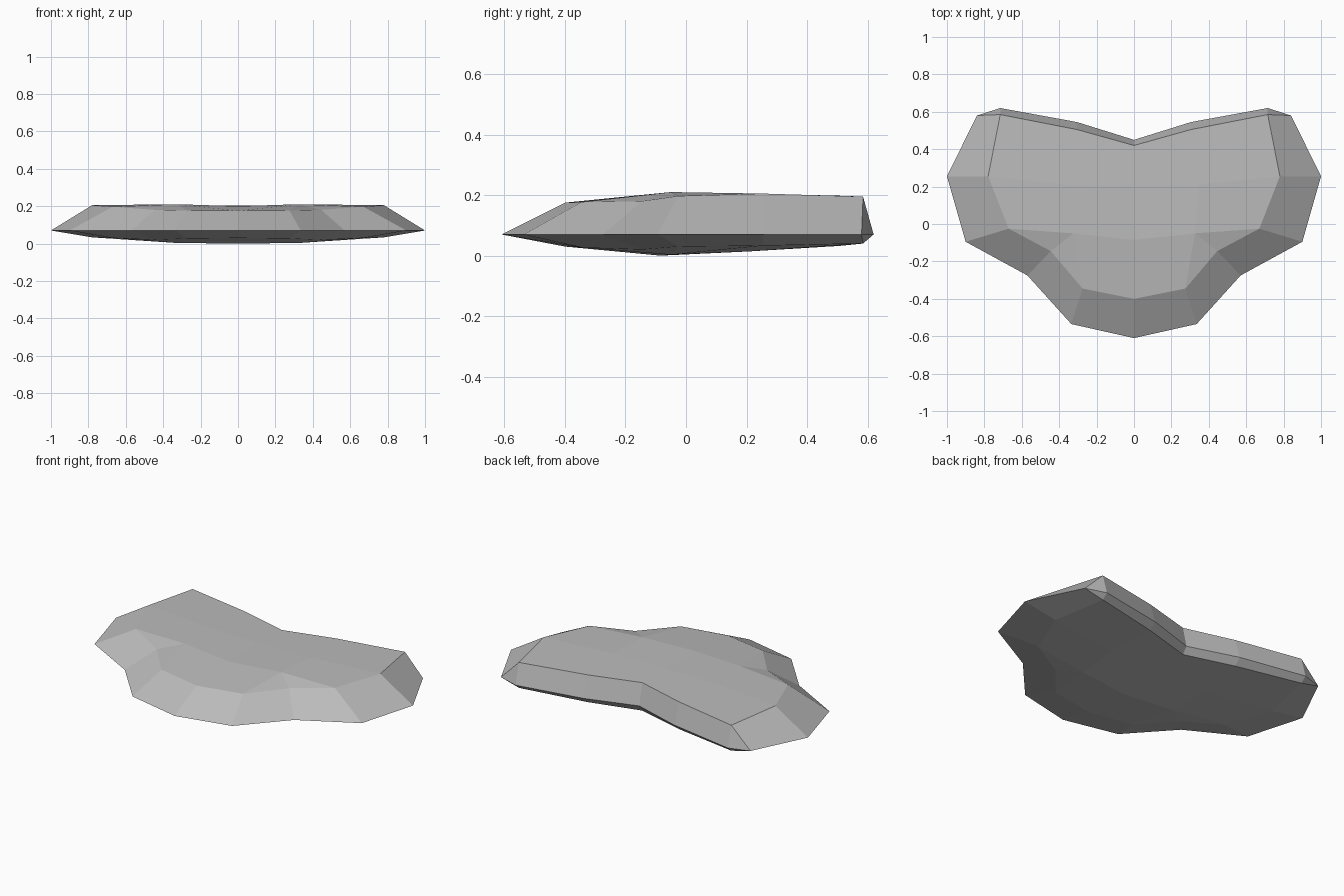
import bpy
import bmesh

cube = bpy.data.objects.get("Cube")
if cube:
    bpy.data.objects.remove(cube)

# Stone material
stone = bpy.data.materials.new("stone grey")
stone.use_nodes = True
colour = (0.5, 0.5, 0.5, 1)
stone.diffuse_color = colour
stone.node_tree.nodes["Principled BSDF"].inputs["Base Color"].default_value = colour

RIM_Z = 0.07
# Left half of the outer rim, from front middle to back middle
RIM = [(0, -.61), (.335, -.535), (.57, -.275), (.9, -.095), (1, .255),
       (.84, .58), (.715, .62), (.305, .545), (0, .45)]
# Inset ring: x, y, upper height, lower height
RING = [(0, -.4, .175, .03), (.275, -.345, .177, .027), (.445, -.145, .18, .02),
        (.67, -.025, .197, .03), (.78, .255, .205, .033), (.715, .585, .195, .04),
        (.305, .505, .198, .032), (0, .42, .2, .03)]
# Inner points of the broad faces
CORE = [(0, -.085, .2, 0), (.325, -.05, .21, .003),
        (.345, .21, .205, .014), (0, .2, .203, .014)]

bm = bmesh.new()
rim = [bm.verts.new((x, y, RIM_Z)) for x, y in RIM]


def build_side(level):
    """Bevelled border and broad faces of the top (2) or underside (3)."""
    ring = [bm.verts.new((p[0], p[1], p[level])) for p in RING]
    core = [bm.verts.new((p[0], p[1], p[level])) for p in CORE]
    # Border, with one triangle where the two rear corners share a point
    for i in range(5):
        bm.faces.new((rim[i], rim[i + 1], ring[i + 1], ring[i]))
    bm.faces.new((rim[5], rim[6], ring[5]))
    for i in (5, 6):
        bm.faces.new((rim[i + 1], rim[i + 2], ring[i + 1], ring[i]))
    # Broad faces
    a, b, c, d = core
    for face in ((ring[0], ring[1], b, a), (ring[1], ring[2], b),
                 (ring[2], ring[3], b), (b, ring[3], ring[4], c),
                 (c, ring[4], ring[5], ring[6]), (a, b, c, d),
                 (d, c, ring[6], ring[7])):
        bm.faces.new(face)


build_side(2)
build_side(3)

# Mirror the half and weld the middle seam
bmesh.ops.mirror(bm, geom=bm.verts[:] + bm.edges[:] + bm.faces[:],
                 axis="X", merge_dist=0.001)
bmesh.ops.remove_doubles(bm, verts=bm.verts[:], dist=0.001)
bmesh.ops.recalc_face_normals(bm, faces=bm.faces[:])

mesh = bpy.data.meshes.new("stone_slab")
bm.to_mesh(mesh)
bm.free()
mesh.materials.append(stone)
slab = bpy.data.objects.new("stone_slab", mesh)
bpy.context.collection.objects.link(slab)
